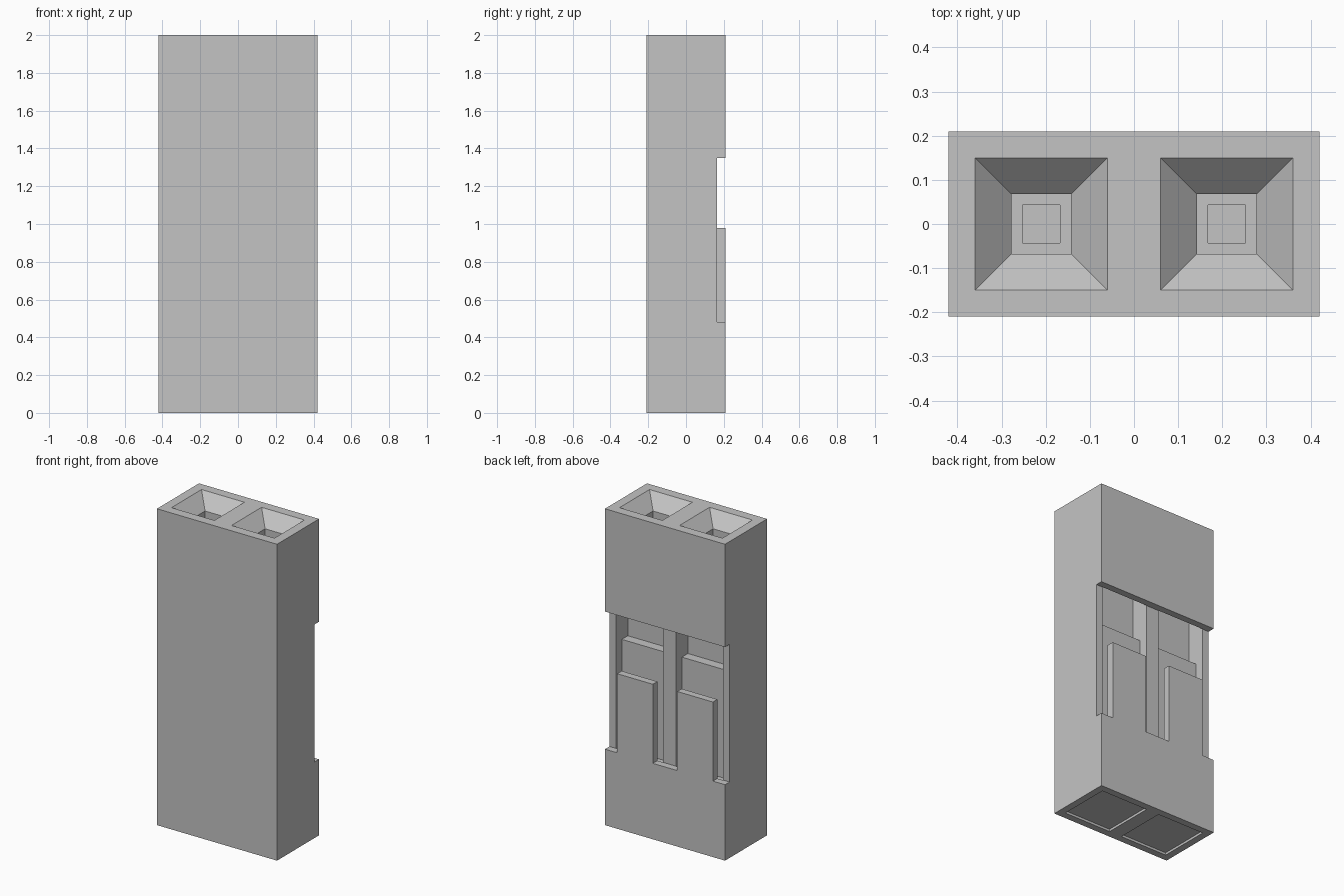
import bpy
import bmesh

cube = bpy.data.objects.get("Cube")
if cube:
    bpy.data.objects.remove(cube, do_unlink=True)

# One plain plastic colour
GREY = (0.55, 0.55, 0.55, 1)
plastic = bpy.data.materials.new("grey_plastic")
plastic.use_nodes = True
plastic.diffuse_color = GREY
plastic.node_tree.nodes["Principled BSDF"].inputs["Base Color"].default_value = GREY


def block(name, x, y, z, bottom_scale=1.0):
    """Box between (min, max) ranges; bottom_scale tapers the lower end."""
    cx, cy = sum(x) / 2, sum(y) / 2
    bm = bmesh.new()
    bmesh.ops.create_cube(bm, size=1)
    for v in bm.verts:
        k = bottom_scale if v.co.z < 0 else 1.0
        v.co = (cx + v.co.x * (x[1] - x[0]) * k,
                cy + v.co.y * (y[1] - y[0]) * k,
                z[0] if v.co.z < 0 else z[1])
    mesh = bpy.data.meshes.new(name)
    bm.to_mesh(mesh)
    bm.free()
    mesh.materials.append(plastic)
    obj = bpy.data.objects.new(name, mesh)
    bpy.context.collection.objects.link(obj)
    return obj


def cut(target, *args, **kwargs):
    """Subtract a block from the target and discard the cutter."""
    cutter = block("cutter", *args, **kwargs)
    cutter.hide_render = True
    mod = target.modifiers.new("cut", 'BOOLEAN')
    mod.operation, mod.solver, mod.object = 'DIFFERENCE', 'EXACT', cutter
    bpy.context.view_layer.objects.active = target
    bpy.ops.object.modifier_apply(modifier=mod.name)
    bpy.data.objects.remove(cutter, do_unlink=True)


def around(c, half):
    return (c - half, c + half)


# Housing with the shallow band across its back
housing = block("housing", (-0.42, 0.42), (-0.21, 0.21), (0, 2))
cut(housing, (-0.5, 0.5), (0.165, 0.3), (0.48, 1.35))

for side, c in (("left", 0.21), ("right", -0.21)):
    channel = around(c, 0.165)
    # Stepped window, running up behind the back wall
    cut(housing, channel, (0.105, 0.166), (0.46, 1.6))
    cut(housing, channel, (0.045, 0.15), (1.146, 1.6))
    # Funnel, square throat and pin hole in the top
    cut(housing, around(c, 0.16), around(0, 0.16), (1.9175, 2.01), bottom_scale=0.42)
    cut(housing, around(c, 0.0675), around(0, 0.0675), (1.78, 1.93))
    cut(housing, around(c, 0.0425), around(0, 0.0425), (1.65, 1.8))
    # Sunken square in the underside
    cut(housing, channel, around(0, 0.165), (-0.1, 0.015))
    # Latch tongue standing free of the window floor
    block(side + "_latch_tongue", around(c, 0.125), (0.165, 0.21), (0.48, 0.98))
